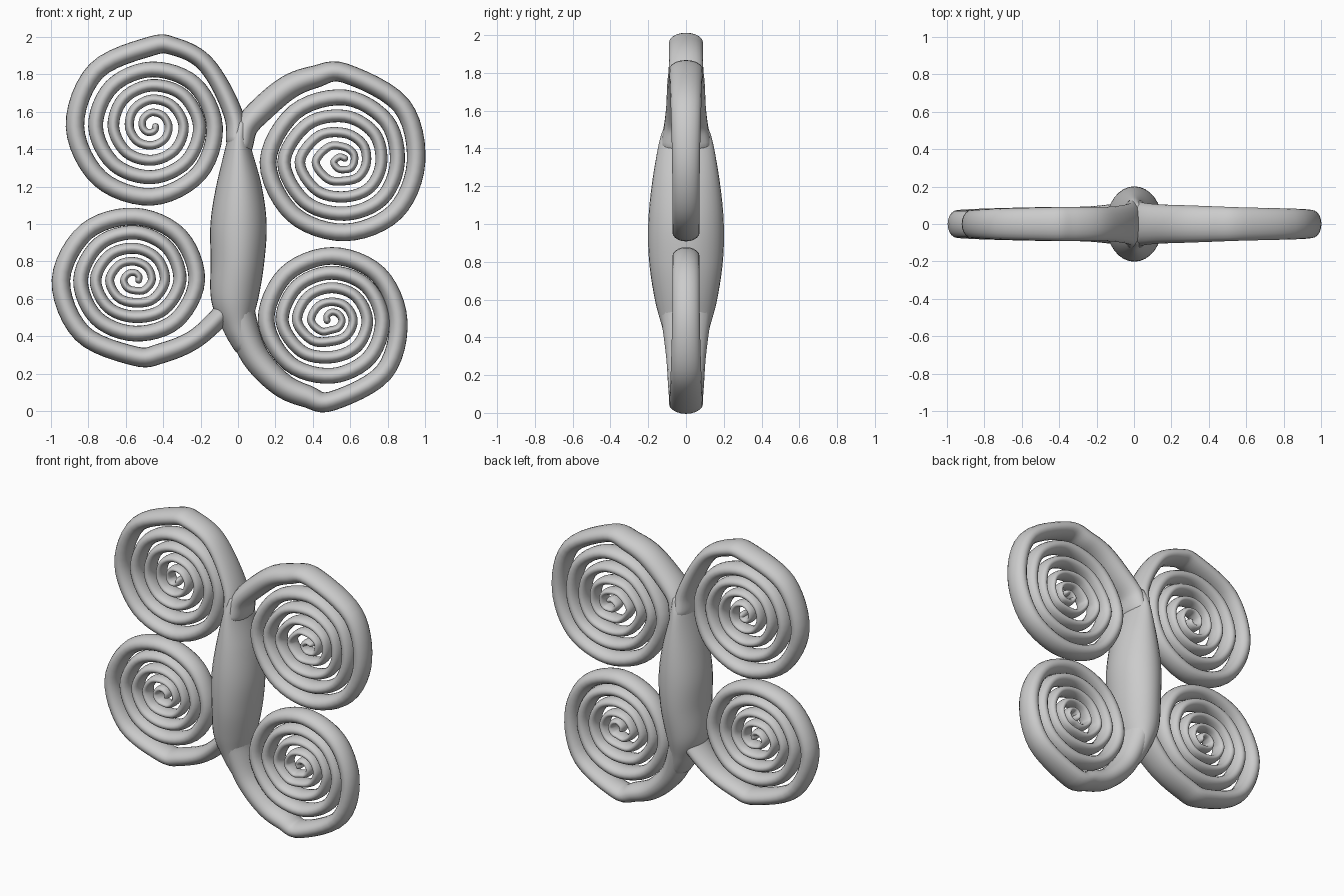
import bpy, bmesh, math
from mathutils import Vector

if "Cube" in bpy.data.objects:
    bpy.data.objects.remove(bpy.data.objects["Cube"])

def catmull(pts, sub):
    """Smooth curve through 4-value points: x, z, in-plane half width, y half width."""
    p = [Vector(q) for q in pts]
    p = [p[0] * 2 - p[1]] + p + [p[-1] * 2 - p[-2]]
    out = []
    for i in range(1, len(p) - 2):
        a, b, c, d = p[i - 1:i + 3]
        for s in range(sub):
            t = s / sub
            out.append(0.5 * (2 * b + (c - a) * t + (2 * a - 5 * b + 4 * c - d) * t * t
                              + (3 * b - a - 3 * c + d) * t ** 3))
    return out + [p[-2]]

def sweep(name, pts, sub=6, sides=20):
    """Elliptical tube along a path in the xz plane, with rounded ends."""
    path = catmull(pts, sub)
    rings = []
    for i, q in enumerate(path):
        d = path[min(i + 1, len(path) - 1)] - path[max(i - 1, 0)]
        t = Vector((d[0], 0, d[1])).normalized()
        rings.append((Vector((q[0], 0, q[1])), t, q[2], q[3]))
    def cap(r, sign):
        c, t, a, b = r
        return [(c + t * sign * a * math.sin(e), t, a * math.cos(e), b * math.cos(e))
                for e in (0.4, 0.8, 1.15, 1.45)]
    rings = cap(rings[0], -1)[::-1] + rings + cap(rings[-1], 1)
    bm = bmesh.new()
    loops = []
    for c, t, a, b in rings:
        n = Vector((-t.z, 0, t.x))
        loops.append([bm.verts.new(c + n * a * math.cos(u) + Vector((0, b * math.sin(u), 0)))
                      for u in (2 * math.pi * k / sides for k in range(sides))])
    for l0, l1 in zip(loops, loops[1:]):
        for k in range(sides):
            m = (k + 1) % sides
            bm.faces.new((l0[k], l0[m], l1[m], l1[k]))
    bm.faces.new(loops[0])
    bm.faces.new(loops[-1])
    bmesh.ops.recalc_face_normals(bm, faces=bm.faces)
    for f in bm.faces:
        f.smooth = True
    me = bpy.data.meshes.new(name)
    bm.to_mesh(me)
    bm.free()
    ob = bpy.data.objects.new(name, me)
    bpy.context.collection.objects.link(ob)

def wing(name, centre, start, turn, lead, radii):
    """Lead-in from the body, then a spiral given by its radius (in 0.01) every quarter turn."""
    pts = list(lead)
    n = len(radii) - 1
    for j in range(2 * n + 1):
        k = j / 2
        r = (radii[j // 2] + radii[(j + 1) // 2]) / 200
        ang = start + turn * k * math.pi / 2
        t = k / n
        a = 0.018 + 0.034 * (1 - t) ** 1.5
        b = 0.043 + 0.032 * (1 - t) + 0.014 * max(0, 1 - k)
        pts.append((centre[0] + r * math.cos(ang), centre[1] + r * math.sin(ang), a, b))
    sweep(name, pts)

# central body
sweep("body", [(0.015, 1.52, 0.05, 0.115), (0.002, 1.42, 0.066, 0.145), (0.005, 1.2, 0.122, 0.182),
               (0.003, 1.0, 0.15, 0.2), (-0.003, 0.8, 0.143, 0.195), (-0.018, 0.6, 0.126, 0.165),
               (0.0, 0.46, 0.085, 0.128), (0.035, 0.37, 0.07, 0.105)], sub=8, sides=32)

up, down = math.pi / 2, -math.pi / 2

# four spiral wings
wing("upper_left_wing", (-0.46, 1.52), up, 1,
     [(-0.01, 1.45, .055, .13), (-0.02, 1.57, .052, .11), (-0.10, 1.75, .048, .095),
      (-0.20, 1.88, .047, .09), (-0.34, 1.947, .048, .09)],
     [43, 41, 37.5, 33.5, 30.5, 30, 27, 25.5, 22, 20.5, 18, 17, 14.5, 12, 10, 9, 7.5, 5, 3, 2])
wing("upper_right_wing", (0.57, 1.33), up, -1,
     [(0.02, 1.42, .06, .13), (0.045, 1.52, .064, .115), (0.13, 1.615, .068, .105),
      (0.27, 1.73, .066, .1), (0.41, 1.785, .06, .095)],
     [47.5, 38, 37.5, 41, 34.5, 28, 27.5, 32.5, 24.5, 19.5, 18.5, 24, 15.5, 11.5, 10, 15.5,
      8, 5, 4, 6, 2])
wing("lower_left_wing", (-0.55, 0.70), down, -1,
     [(-0.02, .65, .06, .13), (-0.06, .55, .055, .115), (-0.225, .39, .052, .095),
      (-0.41, .31, .054, .09)],
     [40.5, 39.5, 34, 33, 28.5, 29, 25.5, 24, 19.5, 21, 17, 16, 12, 13.5, 10, 9, 5.5, 6, 4, 2])
wing("lower_right_wing", (0.50, 0.485), down, 1,
     [(-0.005, .62, .09, .15), (0.015, .49, .084, .13), (0.09, .295, .074, .105),
      (0.23, .145, .066, .095), (0.37, .08, .06, .09)],
     [43, 35.5, 34.5, 35, 29.5, 27, 25.5, 26.5, 19.5, 19, 17.5, 18.5, 11, 11.5, 10, 11, 5, 5.5, 4.5, 2.5])
